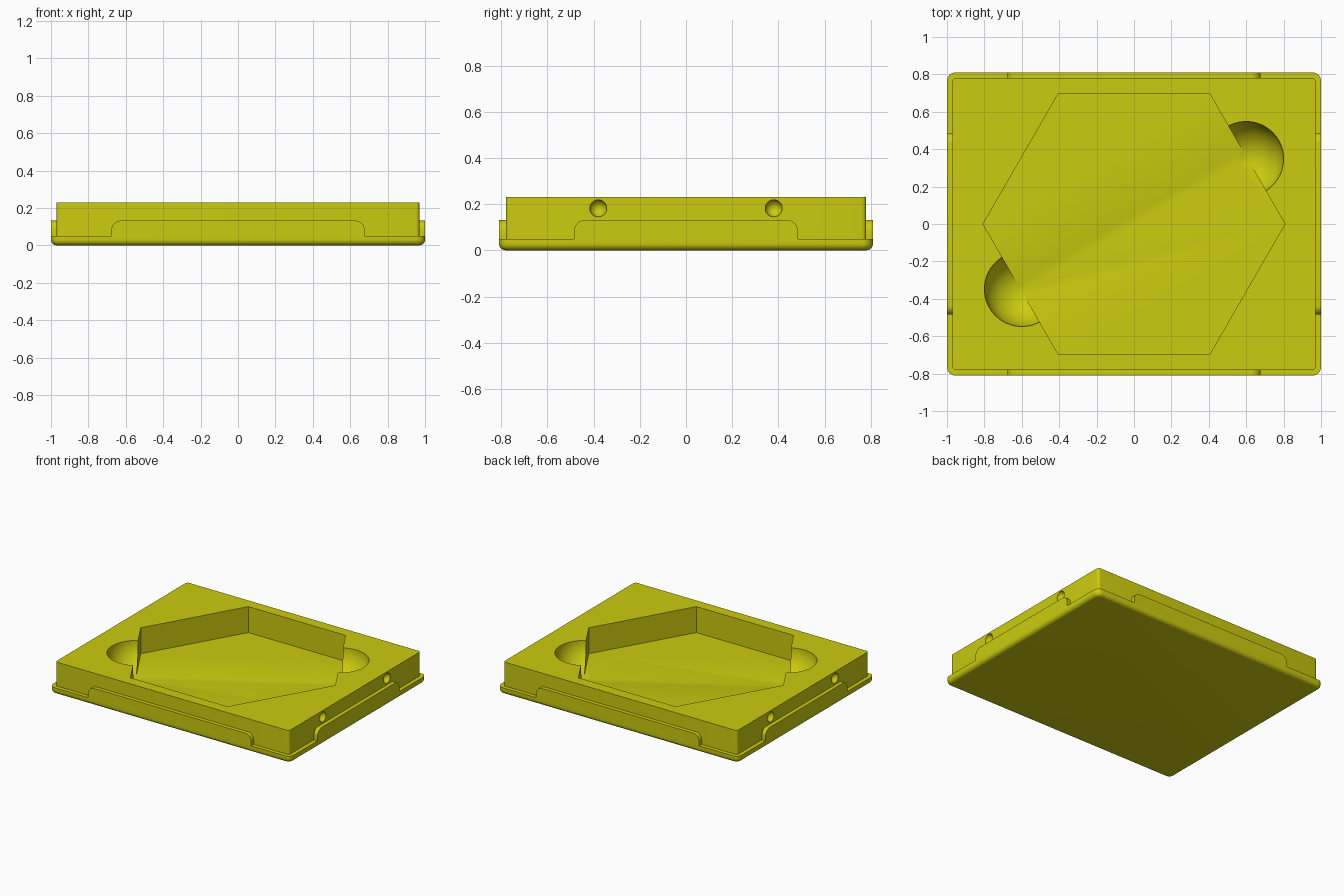
import bpy, bmesh, math
from mathutils import Matrix, Vector

if "Cube" in bpy.data.objects:
    bpy.data.objects.remove(bpy.data.objects["Cube"])

mat = bpy.data.materials.new("olive yellow")
mat.diffuse_color = (0.6, 0.6, 0.005, 1)
mat.use_nodes = True
mat.node_tree.nodes["Principled BSDF"].inputs["Base Color"].default_value = mat.diffuse_color


def make_object(name, bm):
    bmesh.ops.recalc_face_normals(bm, faces=bm.faces)
    mesh = bpy.data.meshes.new(name)
    bm.to_mesh(mesh)
    bm.free()
    mesh.materials.append(mat)
    obj = bpy.data.objects.new(name, mesh)
    bpy.context.collection.objects.link(obj)
    return obj


def rounded_rect(hx, hy, r, n=8):
    pts = []
    for k, (sx, sy) in enumerate([(1, 1), (-1, 1), (-1, -1), (1, -1)]):
        for i in range(n + 1):
            a = math.pi / 2 * (k + i / n)
            pts.append((sx * (hx - r) + r * math.cos(a), sy * (hy - r) + r * math.sin(a)))
    return pts


def loft(name, rings):
    """Closed solid through rings of 3D points of equal count."""
    bm = bmesh.new()
    loops = [[bm.verts.new(p) for p in ring] for ring in rings]
    n = len(loops[0])
    for a, b in zip(loops, loops[1:]):
        for i in range(n):
            j = (i + 1) % n
            bm.faces.new((a[i], a[j], b[j], b[i]))
    bm.faces.new(loops[0][::-1])
    bm.faces.new(loops[-1])
    return make_object(name, bm)


def boolean(target, tool, operation):
    mod = target.modifiers.new(operation.lower(), 'BOOLEAN')
    mod.operation, mod.solver, mod.object = operation, 'EXACT', tool
    bpy.context.view_layer.objects.active = target
    bpy.ops.object.modifier_apply(modifier=mod.name)
    bpy.data.objects.remove(tool)


def smooth(obj):
    bpy.ops.object.select_all(action='DESELECT')
    obj.select_set(True)
    bpy.context.view_layer.objects.active = obj
    bpy.ops.object.shade_smooth_by_angle(angle=math.radians(30))


def ball(center, r, u, v):
    bm = bmesh.new()
    bmesh.ops.create_uvsphere(bm, u_segments=u, v_segments=v, radius=r,
                              matrix=Matrix.Translation(center))
    return make_object("scoop_cutter", bm)


# Base plate with a rounded bottom edge
R = 0.03
rings = []
for i in range(7):
    a = math.pi / 2 * i / 6
    inset = R * (1 - math.sin(a))
    z = R * (1 - math.cos(a))
    rings.append([(x, y, z) for x, y in rounded_rect(1 - inset, 0.81 - inset, 0.045 - inset)])
rings.append([(x, y, 0.05) for x, y in rounded_rect(1, 0.81, 0.045)])
tray = loft("tray_body", rings)

# Raised block
block = loft("block", [[(x, y, z) for x, y in rounded_rect(0.97, 0.78, 0.018, 5)]
                       for z in (0.02, 0.23)])
boolean(tray, block, 'UNION')

# Hexagonal pocket
hexagon = [(0.807 * math.cos(math.pi / 3 * k), 0.807 * math.sin(math.pi / 3 * k)) for k in range(6)]
boolean(tray, loft("pocket_cutter", [[(x, y, z) for x, y in hexagon] for z in (0.035, 0.4)]),
        'DIFFERENCE')

# Finger scoops on two opposite pocket edges, and dimples on the short sides
for s in (1, -1):
    boolean(tray, ball(Vector((0.6 * s, 0.348 * s, 0.2302)), 0.2, 64, 33), 'DIFFERENCE')
    for y in (0.38, -0.38):
        boolean(tray, ball(Vector((0.9702 * s, y, 0.182)), 0.037, 24, 13), 'DIFFERENCE')
smooth(tray)


# Side tabs with rounded upper corners
def tab(name, half, outer, angle):
    r, top, low = 0.05, 0.132, 0.05
    profile = [(-half, low), (half, low)]
    for side, start in ((1, 0), (-1, math.pi / 2)):
        for i in range(9):
            a = start + math.pi / 2 * i / 8
            profile.append((side * (half - r) + r * math.cos(a), top - r + r * math.sin(a)))
    rot = Matrix.Rotation(angle, 3, 'Z')
    smooth(loft(name, [[rot @ Vector((u, -d, z)) for u, z in profile]
                       for d in (outer - 0.035, outer)]))


tab("front_tab", 0.677, 0.81, 0)
tab("back_tab", 0.677, 0.81, math.pi)
tab("right_tab", 0.485, 1.0, math.pi / 2)
tab("left_tab", 0.485, 1.0, -math.pi / 2)
